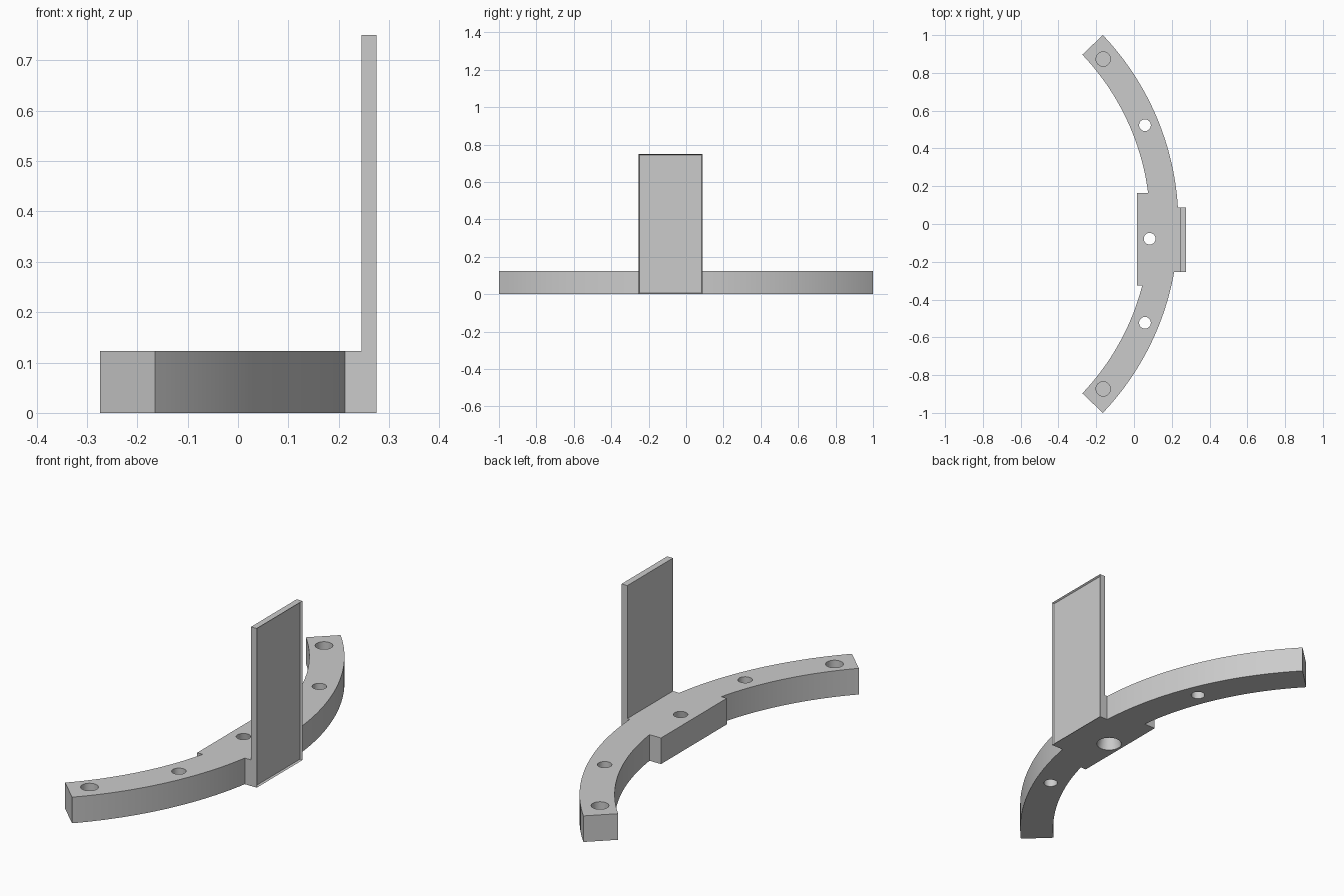
import bpy, bmesh
from math import asin, cos, sin

if "Cube" in bpy.data.objects:
    bpy.data.objects.remove(bpy.data.objects["Cube"])

grey = bpy.data.materials.new("light grey")
grey.use_nodes = True
grey.diffuse_color = (0.6, 0.6, 0.6, 1)
grey.node_tree.nodes["Principled BSDF"].inputs["Base Color"].default_value = (0.6, 0.6, 0.6, 1)

HEIGHT = 0.123
OUTER, INNER = 1.45, 1.30
CENTRE_X = 0.235 - OUTER
END_ANGLE = asin(1 / OUTER)
PLATE_X, PLATE_Y0, PLATE_Y1 = 0.245, -0.253, 0.087


def new_object(name, bm):
    bmesh.ops.recalc_face_normals(bm, faces=bm.faces)
    mesh = bpy.data.meshes.new(name)
    bm.to_mesh(mesh)
    bm.free()
    obj = bpy.data.objects.new(name, mesh)
    bpy.context.collection.objects.link(obj)
    mesh.materials.append(grey)
    return obj


def prism(points, height):
    bm = bmesh.new()
    face = bm.faces.new([bm.verts.new((x, y, 0)) for x, y in points])
    top = bmesh.ops.extrude_face_region(bm, geom=[face])["geom"]
    verts = [v for v in top if isinstance(v, bmesh.types.BMVert)]
    bmesh.ops.translate(bm, verts=verts, vec=(0, 0, height))
    return bm


def arc(radius, a, b, steps=32):
    angles = [a + (b - a) * i / steps for i in range(steps + 1)]
    return [(CENTRE_X + radius * cos(t), radius * sin(t)) for t in angles]


def select_only(obj):
    bpy.ops.object.select_all(action="DESELECT")
    obj.select_set(True)
    bpy.context.view_layer.objects.active = obj


def drill(obj, x, y, z0, z1, r0, r1):
    bm = bmesh.new()
    bmesh.ops.create_cone(bm, cap_ends=True, segments=48, radius1=r0, radius2=r1, depth=z1 - z0)
    bmesh.ops.translate(bm, verts=bm.verts, vec=(x, y, (z0 + z1) / 2))
    cutter = new_object("drill_cutter", bm)
    cutter.hide_render = True
    mod = obj.modifiers.new("hole", "BOOLEAN")
    mod.operation, mod.solver, mod.object = "DIFFERENCE", "EXACT", cutter
    select_only(obj)
    bpy.ops.object.modifier_apply(modifier=mod.name)
    bpy.data.objects.remove(cutter)


# Curved bar with a square pad inside and a foot for the plate outside
pad_x, pad_y0, pad_y1 = 0.015, -0.325, 0.165
outline = arc(OUTER, -END_ANGLE, asin(PLATE_Y0 / OUTER))
outline += [(PLATE_X, PLATE_Y0), (PLATE_X, PLATE_Y1)]
outline += arc(OUTER, asin(PLATE_Y1 / OUTER), END_ANGLE)
outline += arc(INNER, END_ANGLE, asin(pad_y1 / INNER))
outline += [(pad_x, pad_y1), (pad_x, pad_y0)]
outline += arc(INNER, asin(pad_y0 / INNER), -END_ANGLE)
bar = new_object("curved_bar", prism(outline, HEIGHT))

# Through holes and blind end holes on both arms
for side in (-1, 1):
    drill(bar, 0.058, side * 0.523, -0.05, 0.2, 0.031, 0.031)
    drill(bar, -0.163, side * 0.873, 0.025, 0.2, 0.038, 0.038)

# Tapered hole in the pad, wider underneath
slope = (0.056 - 0.031) / HEIGHT
drill(bar, 0.083, -0.078, -0.05, HEIGHT + 0.05, 0.056 + slope * 0.05, 0.031 - slope * 0.05)

select_only(bar)
bpy.ops.object.shade_smooth_by_angle()

# Upright plate with a shallow recessed outer face
corners = [(PLATE_X, PLATE_Y0), (0.275, PLATE_Y0), (0.275, PLATE_Y1), (PLATE_X, PLATE_Y1)]
bm = prism(corners, 0.75)
bmesh.ops.recalc_face_normals(bm, faces=bm.faces)
outer_face = [f for f in bm.faces if f.normal.x > 0.9]
bmesh.ops.inset_region(bm, faces=outer_face, thickness=0.005, use_even_offset=True)
bmesh.ops.translate(bm, verts=outer_face[0].verts, vec=(-0.008, 0, 0))
new_object("upright_plate", bm)
